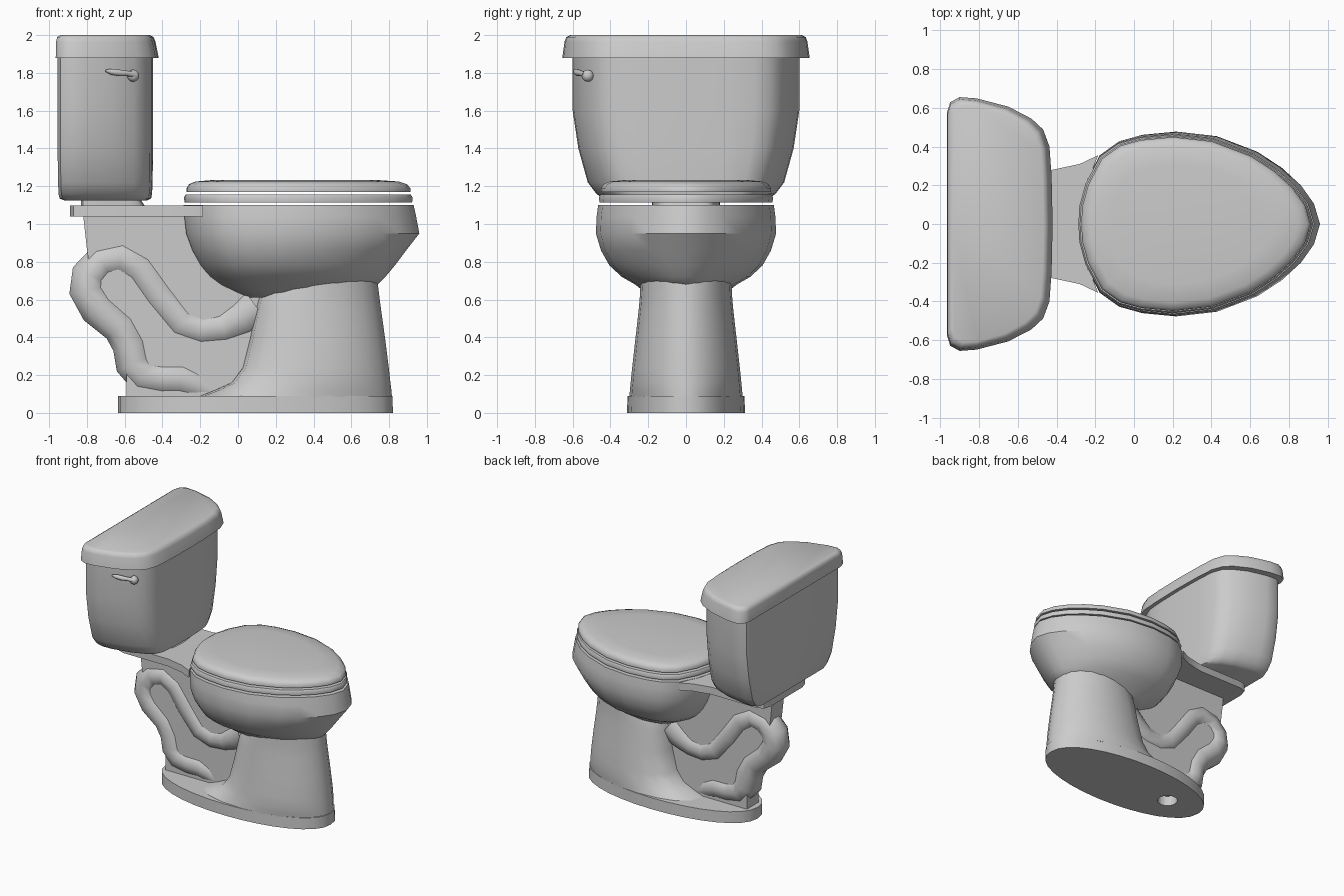
import bpy, bmesh
from math import radians, cos, sin, pi

if "Cube" in bpy.data.objects:
    bpy.data.objects.remove(bpy.data.objects["Cube"])

# Half outlines, normalised: u runs back to front, v is half width
EGG = [(0, 0), (.004, .2), (.03, .45), (.09, .75), (.17, .9), (.26, .965), (.4, 1),
       (.57, .95), (.74, .78), (.84, .61), (.92, .42), (.975, .22), (1, 0)]
TANK = [(0, 0), (0, .88), (.03, .96), (.12, 1), (.28, .99), (.58, .925), (.8, .83),
        (.91, .745), (.97, .61), (.99, .38), (1, 0)]
OVAL = [((1 - cos(pi * i / 16)) / 2, sin(pi * i / 16) ** .9) for i in range(17)]
# Pedestal keeps the front half of the oval and tucks in at the back
PED_BACK = [(0, 0), (.01, .32), (.03, .6), (.12, .84), (.26, .96)]


def mirror(half):
    return half + [(x, -y) for x, y in reversed(half[1:-1])]


def ring(half, z, x0, x1, hw):
    return [(x0 + u * (x1 - x0), v * hw, z) for u, v in mirror(half)]


def finish(ob, angle=35):
    bpy.ops.object.select_all(action='DESELECT')
    ob.select_set(True)
    bpy.context.view_layer.objects.active = ob
    bpy.ops.object.shade_smooth_by_angle(angle=radians(angle))
    return ob


def loft(name, rings, closed=False, angle=35):
    """Skin a stack of equal rings; cap the ends unless the stack is closed."""
    bm = bmesh.new()
    rows = [[bm.verts.new(p) for p in r] for r in rings]
    n = len(rows[0])
    pairs = list(zip(rows, rows[1:])) + ([(rows[-1], rows[0])] if closed else [])
    for a, b in pairs:
        for i in range(n):
            j = (i + 1) % n
            bm.faces.new((a[i], a[j], b[j], b[i]))
    if not closed:
        bm.faces.new(rows[0])
        bm.faces.new(rows[-1])
    bmesh.ops.recalc_face_normals(bm, faces=bm.faces)
    me = bpy.data.meshes.new(name)
    bm.to_mesh(me)
    bm.free()
    ob = bpy.data.objects.new(name, me)
    bpy.context.collection.objects.link(ob)
    return finish(ob, angle)


def stack(name, half, specs, **kw):
    return loft(name, [ring(half, *s) for s in specs], **kw)


def tube(name, pts, radius, res=3):
    """Round pipe through (x, y, z, radius factor) points."""
    cu = bpy.data.curves.new(name, 'CURVE')
    cu.dimensions = '3D'
    cu.bevel_depth, cu.bevel_resolution, cu.use_fill_caps = radius, res, True
    sp = cu.splines.new('POLY')
    sp.points.add(len(pts) - 1)
    for p, (x, y, z, r) in zip(sp.points, pts):
        p.co, p.radius = (x, y, z, 1), r
    ob = bpy.data.objects.new(name, cu)
    bpy.context.collection.objects.link(ob)
    bpy.ops.object.select_all(action='DESELECT')
    ob.select_set(True)
    bpy.context.view_layer.objects.active = ob
    bpy.ops.object.convert(target='MESH')
    return finish(bpy.context.object, 60)


# Cistern and its lid
stack("tank", TANK, [(1.125, -.92, -.48, .41), (1.135, -.945, -.46, .44), (1.16, -.95, -.455, .475),
                     (1.22, -.953, -.452, .52), (1.4, -.955, -.45, .57),
                     (1.6, -.955, -.45, .60), (1.89, -.955, -.45, .60)])
stack("tank_lid", TANK, [(1.88, -.965, -.42, .655), (1.965, -.963, -.437, .643),
                         (1.99, -.957, -.447, .634), (2.0, -.94, -.468, .612)], angle=50)
stack("tank_foot", TANK, [(1.09, -.83, -.49, .18), (1.135, -.83, -.52, .18)])

# Flush handle
tube("flush_lever", [(-.545, -.535, 1.79, .9), (-.59, -.556, 1.798, .8), (-.63, -.57, 1.80, 1),
                     (-.67, -.582, 1.806, .9), (-.70, -.59, 1.812, .35)], .018)
bpy.ops.mesh.primitive_uv_sphere_add(segments=16, ring_count=10, radius=.032,
                                     location=(-.555, -.52, 1.785))
bpy.context.object.name = "flush_knob"
finish(bpy.context.object, 60)

# Hollow bowl: outside upward, over the rim, then down the inside
stack("bowl", EGG, [(.61, .05, .45, .16), (.64, -.02, .62, .22), (.68, -.1, .74, .27),
                    (.72, -.15, .78, .34), (.78, -.20, .83, .405), (.86, -.245, .89, .45),
                    (.95, -.278, .96, .477), (1.04, -.288, .943, .473), (1.1, -.288, .93, .465),
                    (1.1, -.17, .82, .36), (.95, -.12, .76, .33), (.8, 0, .6, .24),
                    (.7, .1, .4, .1)])

# Seat ring and closed cover
stack("seat", EGG, [(1.115, -.282, .922, .458), (1.14, -.287, .925, .461), (1.155, -.278, .915, .453),
                    (1.155, -.14, .76, .31), (1.115, -.14, .76, .31)], closed=True, angle=50)
stack("seat_cover", EGG, [(1.17, -.272, .912, .449), (1.19, -.272, .912, .449),
                          (1.21, -.26, .895, .438), (1.225, -.225, .85, .405),
                          (1.234, -.12, .72, .31)], angle=55)

# Deck joining the bowl to the cistern
deck = [(-.89, 0), (-.89, .2), (-.87, .26), (-.82, .28), (-.42, .28), (-.28, .31),
        (-.185, .355), (-.215, .28), (-.235, 0)]
loft("deck", [[(x, y, z) for x, y in mirror(deck)] for z in (1.04, 1.098)])

# Upright web behind the trap
web = [(-.82, 1.05), (-.80, .87), (-.77, .65), (-.59, .43), (-.59, .08), (.16, .08),
       (.16, .64), (-.08, .69), (-.2, .86), (-.24, 1.05)]
loft("web", [[(x, y, z) for x, z in web] for y in (-.075, .075)])

# Winding trap pipe
path = [(.1, .56, 1.25), (.02, .50, 1.15), (-.08, .45, 1), (-.19, .435, .95), (-.30, .475, .98),
        (-.42, .625, 1), (-.52, .765, 1), (-.62, .823, 1), (-.72, .80, 1), (-.785, .73, 1.03),
        (-.795, .65, 1.05), (-.74, .555, 1.05), (-.62, .455, 1.02), (-.568, .36, 1.02),
        (-.55, .26, 1.05), (-.50, .195, 1), (-.40, .18, 1), (-.30, .18, 1), (-.22, .15, .9),
        (-.12, .10, .7)]
tube("trap_pipe", [(x, 0, z, r) for x, z, r in path], .1)

# Pedestal with a flared heel
ped = PED_BACK + [(.42, 1), (.58, .96), (.74, .83), (.86, .64), (.94, .43), (.985, .21), (1, 0)]
stack("pedestal", ped, [(.085, -.22, .815, .30), (.12, -.13, .812, .297), (.16, -.04, .807, .293),
                        (.24, .02, .798, .285), (.4, .06, .778, .267), (.55, .09, .757, .25),
                        (.62, .11, .748, .244), (.70, .16, .738, .24)], angle=45)

# Floor plate with the waste outlet cut from below
base = stack("base", OVAL, [(0, -.635, .82, .312), (.09, -.635, .818, .31)])
bpy.ops.mesh.primitive_cylinder_add(vertices=24, radius=.075, depth=.3, location=(-.33, 0, .05))
cutter = bpy.context.object
cutter.name = "outlet_cutter"
cutter.hide_render = True
cutter.hide_viewport = False
cutter.display_type = 'WIRE'
mod = base.modifiers.new("outlet", 'BOOLEAN')
mod.object, mod.operation, mod.solver = cutter, 'DIFFERENCE', 'EXACT'
bpy.context.view_layer.objects.active = base
bpy.ops.object.modifier_apply(modifier=mod.name)
bpy.data.objects.remove(cutter, do_unlink=True)
